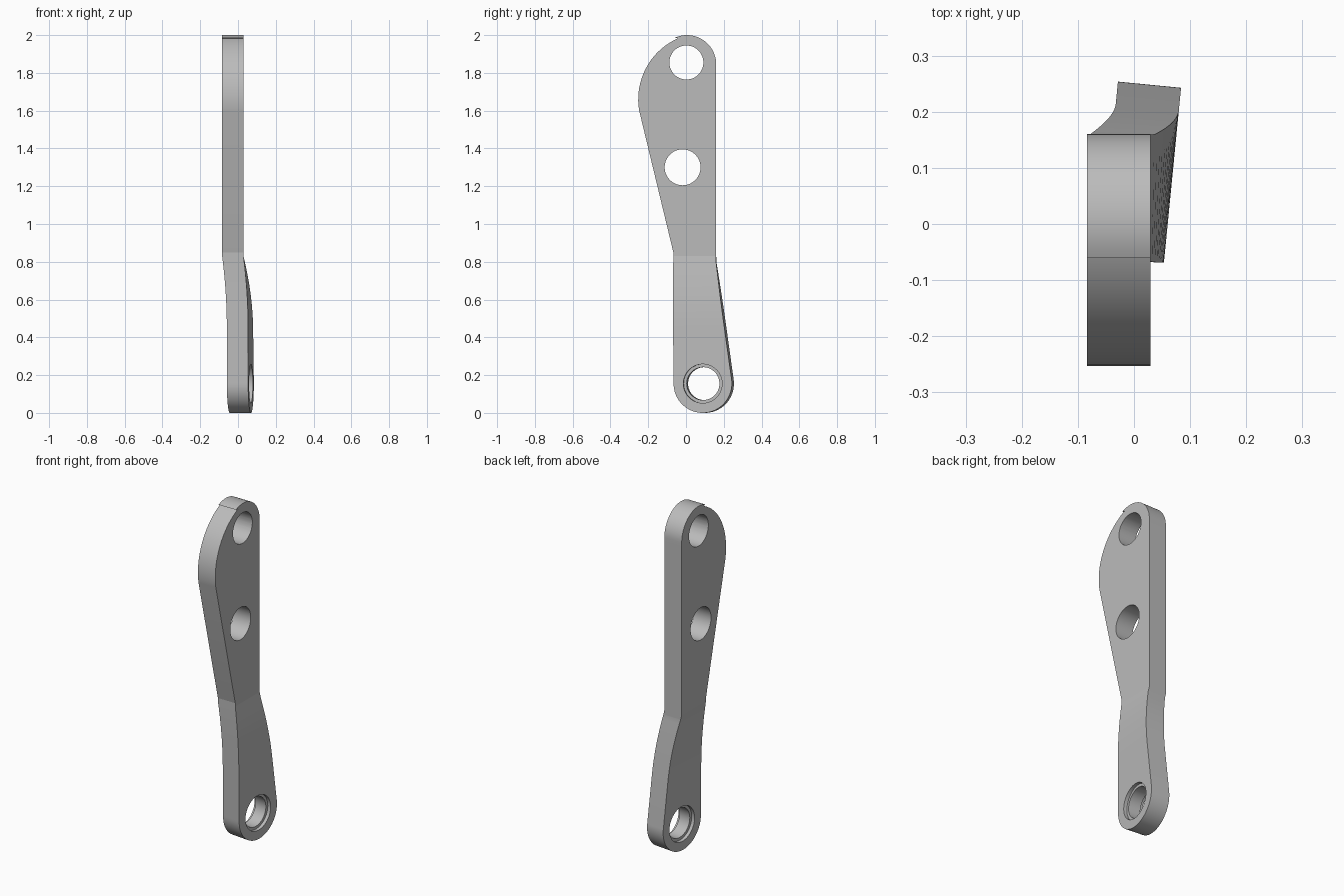
import bpy, bmesh
from math import sin, cos, radians, sqrt, pi
from mathutils import Matrix, Vector

if "Cube" in bpy.data.objects:
    bpy.data.objects.remove(bpy.data.objects["Cube"], do_unlink=True)

HALF = 0.0565            # half plate thickness
TOP_Z, END_Z, END_R = 1.845, 0.155, 0.155
END_Y = 0.094            # centre of the lower eye

metal = bpy.data.materials.new("plain grey metal")
metal.use_nodes = True
GREY = (0.5, 0.5, 0.5, 1)
metal.diffuse_color = GREY
metal.node_tree.nodes["Principled BSDF"].inputs["Base Color"].default_value = GREY


def arc(z, centre_z, radius):
    return sqrt(max(0, radius ** 2 - (z - centre_z) ** 2))


def line(z, a, b):
    return a[0] + (b[0] - a[0]) * (z - a[1]) / (b[1] - a[1])


def front_edge(z):
    if z > 1.983:
        return 0.005 - arc(z, TOP_Z, END_R)
    if z >= 1.6:
        return 0.1 - arc(z, 1.66, 0.353)
    if z >= 0.85:
        return line(z, (-0.248, 1.6), (-0.067, 0.85))
    if z >= END_Z:
        return line(z, (-0.067, 0.85), (END_Y - END_R, END_Z))
    return END_Y - arc(z, END_Z, END_R)


def back_edge(z):
    if z > TOP_Z:
        return 0.005 + arc(z, TOP_Z, END_R)
    if z >= 0.8:
        return 0.16
    if z >= 0.176:
        return line(z, (0.16, 0.8), (0.2476, 0.176))
    return END_Y + arc(z, END_Z, END_R)


# Heights of the rows that outline the plate
steps = [radians(5 * i) for i in range(19)]
heights = {round(TOP_Z + END_R * sin(a), 5) for a in steps}
heights |= {round(END_Z - END_R * sin(a), 5) for a in steps}
heights |= {round(1.6 + 0.0245 * i, 5) for i in range(10)}
heights |= {round(0.83 - 0.38 * i / 14, 5) for i in range(15)}
heights |= {1.983, 0.85, 0.8, 0.176, 0.166}

# Flat plate lofted through the rows
bm = bmesh.new()
rows = []
for z in sorted(heights):
    f, b = front_edge(z), back_edge(z)
    rows.append([bm.verts.new(p) for p in
                 ((-HALF, f, z), (HALF, f, z), (HALF, b, z), (-HALF, b, z))])
for low, high in zip(rows, rows[1:]):
    for i in range(4):
        j = (i + 1) % 4
        bm.faces.new((low[i], low[j], high[j], high[i]))
bm.faces.new(rows[0][::-1])
bm.faces.new(rows[-1])
bmesh.ops.remove_doubles(bm, verts=bm.verts, dist=0.0002)
bmesh.ops.recalc_face_normals(bm, faces=bm.faces)
mesh = bpy.data.meshes.new("link_arm")
bm.to_mesh(mesh)
bm.free()
arm = bpy.data.objects.new("link_arm", mesh)
bpy.context.collection.objects.link(arm)
mesh.materials.append(metal)
bpy.context.view_layer.objects.active = arm
arm.select_set(True)


def drill(x, y, z, radius, depth):
    """Cut a round hole along x."""
    bm = bmesh.new()
    bmesh.ops.create_cone(bm, cap_ends=True, segments=64, radius1=radius,
                          radius2=radius, depth=depth,
                          matrix=Matrix.Translation((x, y, z)) @ Matrix.Rotation(pi / 2, 4, "Y"))
    me = bpy.data.meshes.new("hole_cutter")
    bm.to_mesh(me)
    bm.free()
    me.materials.append(metal)
    cutter = bpy.data.objects.new("hole_cutter", me)
    cutter.hide_render = True
    bpy.context.collection.objects.link(cutter)
    mod = arm.modifiers.new("hole", "BOOLEAN")
    mod.operation, mod.solver, mod.object = "DIFFERENCE", "EXACT", cutter
    bpy.ops.object.modifier_apply(modifier=mod.name)
    bpy.data.objects.remove(cutter, do_unlink=True)


# Upper, middle and lower holes, the lower one recessed on both faces
drill(0, 0.002, 1.855, 0.09, 0.5)
drill(0, -0.018, 1.3, 0.095, 0.5)
drill(0, END_Y, 0.155, 0.087, 0.5)
for side in (-1, 1):
    drill(side * HALF, END_Y, 0.155, 0.103, 0.04)

# Offset and twist the lower end
for v in arm.data.vertices:
    u = min(1, max(0, (0.83 - v.co.z) / 0.38))
    t = 1 - (1 - u) ** 2
    a = radians(-5.6) * t
    x, y = v.co.x, v.co.y - END_Y
    v.co = Vector((x * cos(a) - y * sin(a) - 0.0275 + 0.04 * t,
                   x * sin(a) + y * cos(a) + END_Y, v.co.z))

bpy.ops.object.shade_smooth_by_angle(angle=radians(10))
